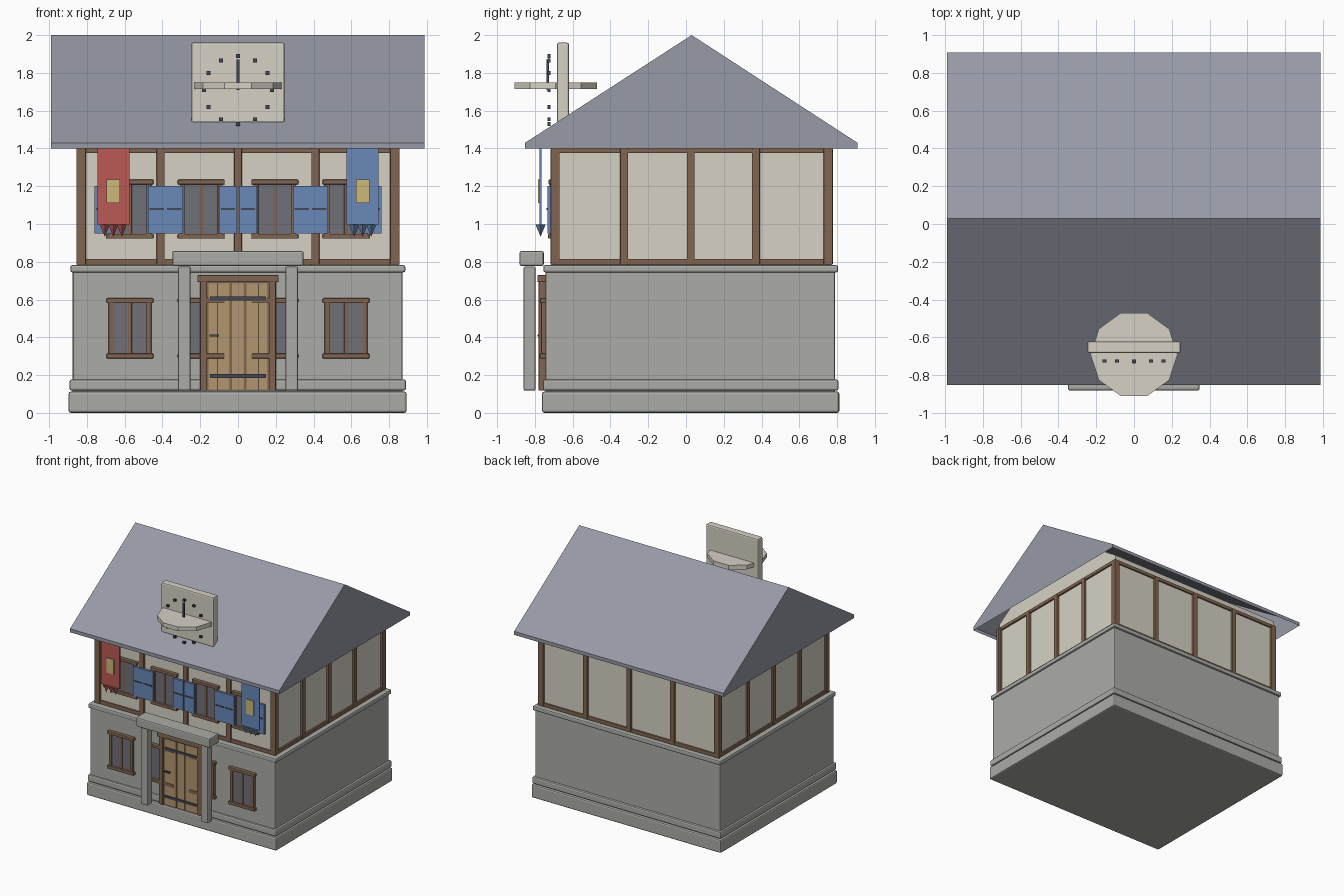
import bpy, bmesh
from math import sin, cos, pi

if "Cube" in bpy.data.objects:
    bpy.data.objects.remove(bpy.data.objects["Cube"])

def mat(name, r, g, b):
    m = bpy.data.materials.new(name)
    m.diffuse_color = (r, g, b, 1)
    m.use_nodes = True
    m.node_tree.nodes["Principled BSDF"].inputs["Base Color"].default_value = m.diffuse_color
    return m

STONE = mat("stone", .41, .41, .39)
CREAM = mat("plaster", .67, .64, .56)
WOOD = mat("timber", .22, .13, .08)
PLANK = mat("door_wood", .45, .30, .16)
ROOF = mat("slate", .31, .32, .38)
GLASS = mat("glass", .16, .16, .19)
IRON = mat("iron", .06, .065, .09)
BLUE = mat("blue", .14, .25, .48)
RED = mat("red", .50, .10, .09)
GOLD = mat("gold", .60, .48, .19)

def mesh_object(name, bm, m):
    me = bpy.data.meshes.new(name)
    bm.to_mesh(me)
    bm.free()
    me.materials.append(m)
    ob = bpy.data.objects.new(name, me)
    bpy.context.collection.objects.link(ob)
    return ob

def box(name, x, y, z, m, bevel=0):
    """Box from (min, max) ranges on each axis."""
    bm = bmesh.new()
    bmesh.ops.create_cube(bm, size=1)
    for v in bm.verts:
        v.co = [(r[0] + r[1]) / 2 + c * (r[1] - r[0]) for r, c in zip((x, y, z), v.co)]
    ob = mesh_object(name, bm, m)
    if bevel:
        mod = ob.modifiers.new("edge", 'BEVEL')
        mod.width, mod.segments = bevel, 2
    return ob

def mid(c, w):
    return (c - w / 2, c + w / 2)

def prism(name, profile, x0, x1, m, skip_last=False):
    """Extrude a y-z profile along x; skip_last leaves the bottom side open."""
    bm = bmesh.new()
    a = [bm.verts.new((x0, *p)) for p in profile]
    b = [bm.verts.new((x1, *p)) for p in profile]
    bm.faces.new(a[::-1])
    bm.faces.new(b)
    n = len(profile)
    for i in range(n - skip_last):
        j = (i + 1) % n
        bm.faces.new((a[i], a[j], b[j], b[i]))
    bmesh.ops.recalc_face_normals(bm, faces=bm.faces)
    return mesh_object(name, bm, m)

def cone(name, loc, r1, r2, depth, sides, turn, m):
    bpy.ops.mesh.primitive_cone_add(vertices=sides, radius1=r1, radius2=r2, depth=depth,
                                    location=loc, rotation=(0, 0, turn))
    ob = bpy.context.object
    ob.name = name
    ob.data.materials.append(m)
    return ob

# stone ground floor
box("plinth", (-.897, .893), (-.762, .812), (0, .113), STONE, .012)
box("base_course", (-.892, .89), (-.758, .808), (.118, .177), STONE, .012)
box("ground_floor", (-.875, .872), (-.745, .79), (.1, .76), STONE, .01)
box("cornice", (-.888, .886), (-.755, .806), (.744, .782), STONE, .01)

# plastered upper floor, running up into the gable
prism("upper_floor", [(-.70, .77), (.76, .77), (.76, 1.45), (.03, 1.93), (-.70, 1.45)],
      -.838, .835, CREAM)

# timber frame
W, Z = .042, (.785, 1.40)
for c in (-.83, -.41, 0, .41, .83):
    w = .05 if abs(c) > .5 else W
    box("front_post", mid(c, w), (-.717, -.69), Z, WOOD, .004)
    box("back_post", mid(c, w), (.75, .777), Z, WOOD, .004)
for c in (-.69, -.328, .025, .37, .75):
    for s in (-1, 1):
        box("side_post", mid(s * .8375, .03), mid(c, W), Z, WOOD, .004)
for z in ((.783, .815), (1.375, 1.405)):
    for y in ((-.712, -.69), (.75, .772)):
        box("long_rail", (-.85, .85), y, z, WOOD, .004)
    for s in (-1, 1):
        box("side_rail", mid(s * .836, .026), (-.70, .76), z, WOOD, .004)

# hollow gable roof with a short vertical eave
prism("roof", [(-.852, 1.40), (-.852, 1.43), (.03, 2), (.908, 1.43), (.908, 1.40)],
      -.99, .987, ROOF, True)

# windows on both floors
def window(c, y, z0, z1):
    box("window_glass", mid(c, .20), (y - .012, y + .01), (z0 + .02, z1 - .02), GLASS)
    for o in (-.1, .1):
        box("window_jamb", mid(c + o, .026), (y - .022, y + .01), (z0, z1), WOOD, .004)
    box("window_mullion", mid(c, .02), (y - .017, y + .01), (z0, z1), WOOD, .003)
    box("window_header", mid(c, .248), (y - .028, y + .01), (z1 - .026, z1), WOOD, .005)
    box("window_sill", mid(c, .248), (y - .03, y + .01), (z0, z0 + .026), WOOD, .005)

for c in (-.572, -.195, .195, .572):
    window(c, -.745, .288, .607)
    window(c, -.70, .922, 1.235)
    for o in (-.142, .142):
        box("shutter", mid(c + o, .094), (-.734, -.714), (.95, 1.20), BLUE)
        box("shutter_bar", mid(c + o, .076), (-.738, -.73), mid(1.08, .01), IRON)

# front door
box("door_backing", (-.168, .168), (-.762, -.74), (.118, .69), WOOD)
for i in range(5):
    wide = .05 if i in (0, 4) else .066
    c = (-.132, -.077, 0, .077, .132)[i]
    box("door_plank", mid(c, wide if i in (1, 3) else wide + .0), (-.77, -.745), (.12, .685), PLANK, .003)
for s in (-1, 1):
    box("door_jamb", mid(s * .182, .036), (-.78, -.735), (.118, .70), WOOD, .004)
box("door_lintel", (-.215, .215), (-.787, -.735), (.692, .73), WOOD, .006)
for z in (.195, .605):
    box("door_strap", (-.147, .147), (-.778, -.765), mid(z, .02), IRON)
box("door_handle", (-.15, -.10), (-.785, -.765), mid(.41, .012), IRON)

# porch
for s in (-1, 1):
    box("porch_pillar", mid(s * .284, .066), (-.86, -.797), (.118, .775), STONE, .008)
box("porch_canopy", (-.348, .347), (-.881, -.753), (.778, .857), STONE, .01)

# hanging banners with pointed tassels
for c, m in ((-.66, RED), (.66, BLUE)):
    box("banner", mid(c, .17), mid(-.77, .01), (.995, 1.43), m)
    box("banner_emblem", mid(c, .07), (-.783, -.773), (1.11, 1.235), GOLD)
    for o in (-.045, 0, .045):
        cone("banner_tassel", (c + o, -.77, .965), 0, .027, .066, 4, 0, m)

# clock: slab, horizontal ten-sided disc, hour marks and hands
box("clock_slab", (-.247, .247), (-.683, -.62), (1.535, 1.96), CREAM, .01)
cone("clock_disc", (0, -.69, 1.732), .23, .23, .035, 10, pi / 2, CREAM)
for i in range(12):
    a = i * pi / 6
    box("hour_mark", mid(.18 * sin(a), .02), mid(-.725, .015), mid(1.71 + .18 * cos(a), .02), IRON)
box("minute_hand", mid(0, .018), mid(-.732, .012), (1.71, 1.87), IRON)
box("hour_hand", (0, .11), mid(-.728, .012), mid(1.725, .018), IRON)
